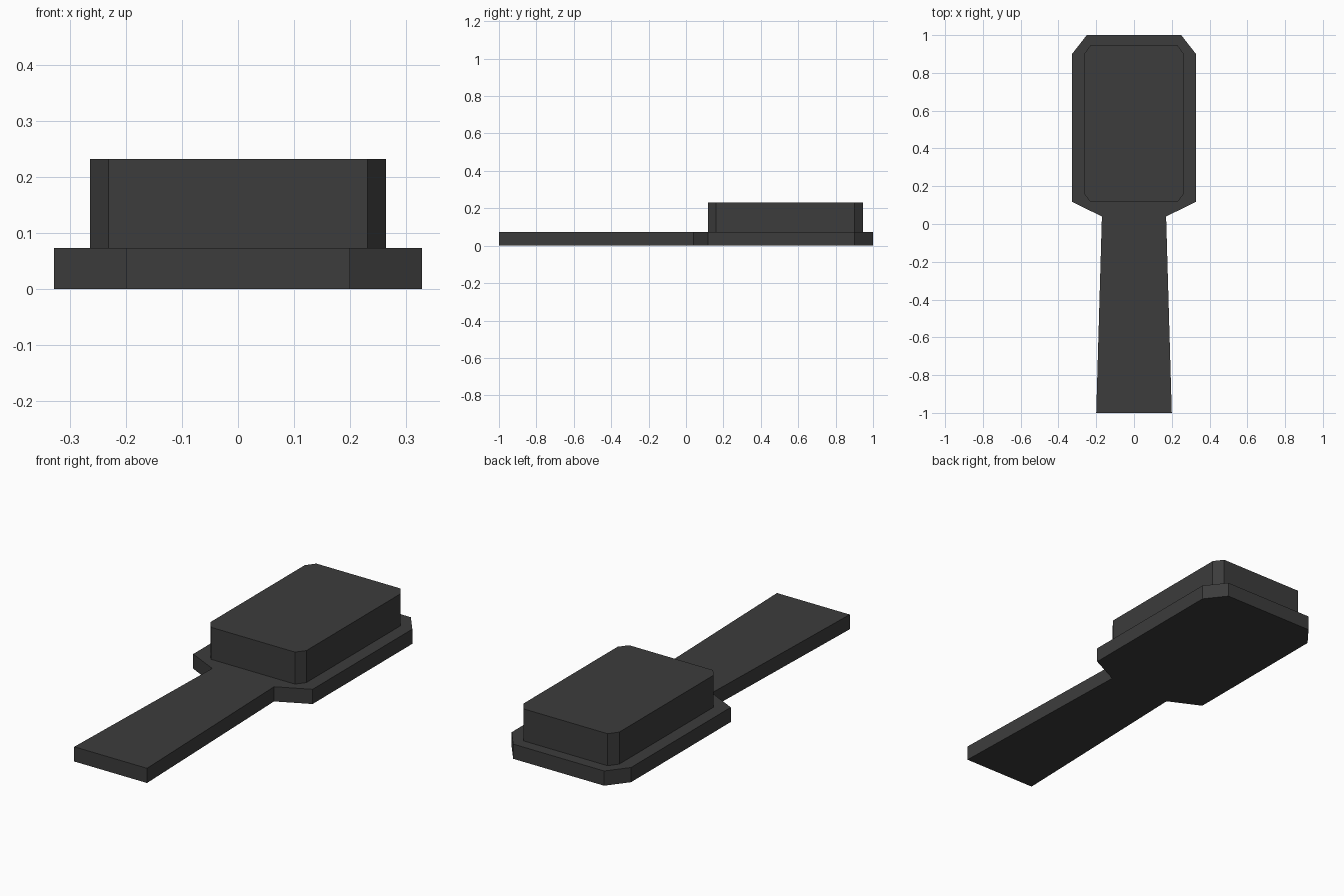
import bpy
import bmesh

cube = bpy.data.objects.get("Cube")
if cube:
    bpy.data.objects.remove(cube, do_unlink=True)

# Single dark plastic colour
plastic = bpy.data.materials.new("charcoal_plastic")
plastic.use_nodes = True
colour = (0.045, 0.045, 0.045, 1)
plastic.diffuse_color = colour
plastic.node_tree.nodes["Principled BSDF"].inputs["Base Color"].default_value = colour


def symmetric_slab(name, half_outline, bottom, top):
    """Extrude an outline given by its +x half, listed from front to back."""
    outline = half_outline + [(-x, y) for x, y in reversed(half_outline)]
    bm = bmesh.new()
    base = bm.faces.new([bm.verts.new((x, y, bottom)) for x, y in outline])
    raised = bmesh.ops.extrude_face_region(bm, geom=[base], use_keep_orig=True)
    verts = [g for g in raised["geom"] if isinstance(g, bmesh.types.BMVert)]
    bmesh.ops.translate(bm, verts=verts, vec=(0, 0, top - bottom))
    bmesh.ops.recalc_face_normals(bm, faces=bm.faces)
    mesh = bpy.data.meshes.new(name)
    bm.to_mesh(mesh)
    bm.free()
    mesh.materials.append(plastic)
    obj = bpy.data.objects.new(name, mesh)
    bpy.context.collection.objects.link(obj)
    return obj


# Flat paddle: flared handle, shoulders and chamfered head
symmetric_slab(
    "handle_and_head",
    [(0.2, -1), (0.17, 0.04), (0.328, 0.117), (0.328, 0.9), (0.25, 1)],
    0, 0.073)

# Raised block on the head with clipped corners
symmetric_slab(
    "bristle_block",
    [(0.231, 0.117), (0.264, 0.16), (0.264, 0.9), (0.231, 0.945)],
    0.073, 0.232)
